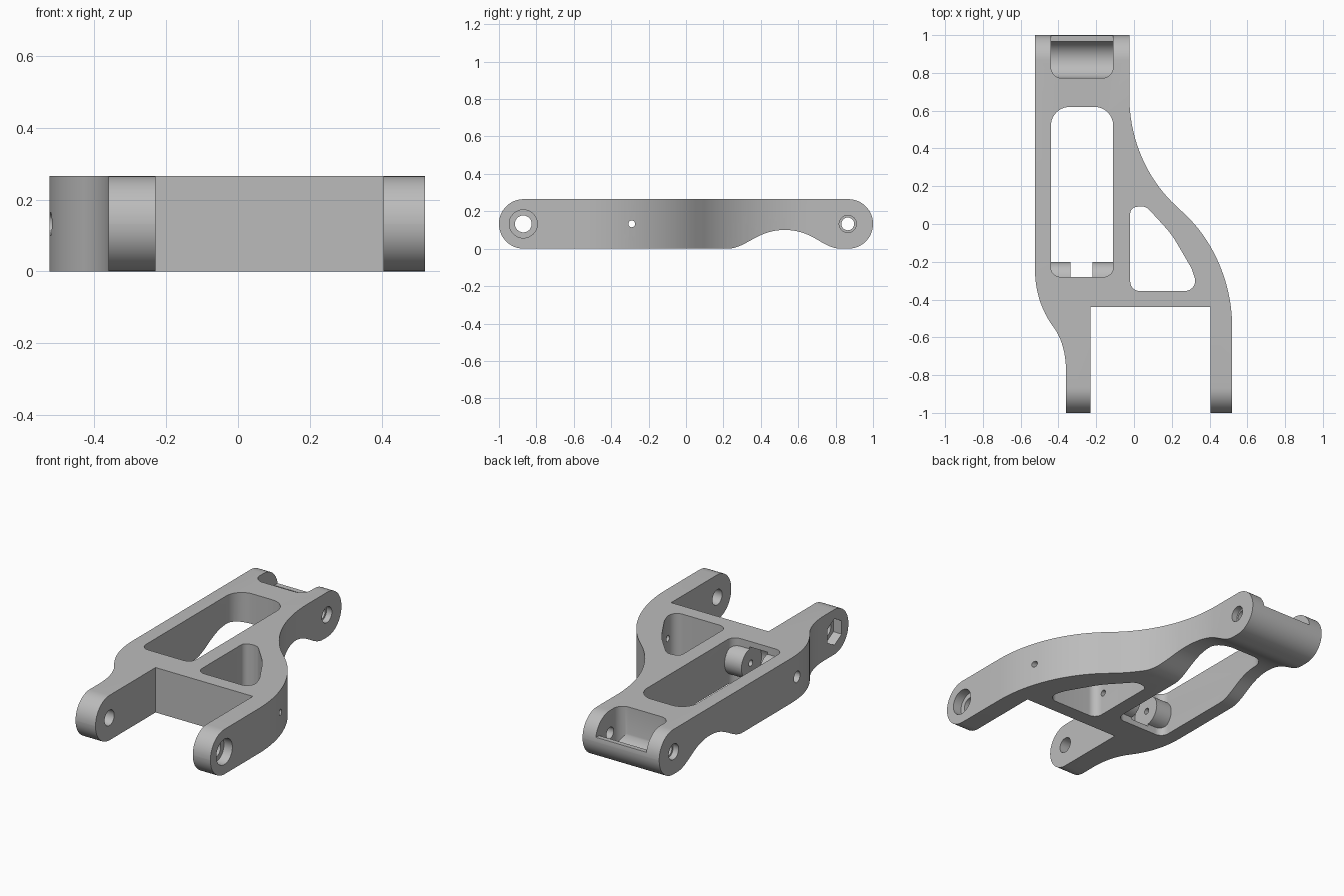
import bpy, bmesh, math
from mathutils import Vector

if "Cube" in bpy.data.objects:
    bpy.data.objects.remove(bpy.data.objects["Cube"])

grey = bpy.data.materials.new("satin_grey")
grey.use_nodes = True
COLOUR = (0.5, 0.5, 0.5, 1)
grey.diffuse_color = COLOUR
grey.node_tree.nodes["Principled BSDF"].inputs["Base Color"].default_value = COLOUR


def bezier(a, b, c, d, n=20):
    a, b, c, d = (Vector(p) for p in (a, b, c, d))
    return [a * (1 - t) ** 3 + b * 3 * t * (1 - t) ** 2 + c * 3 * t * t * (1 - t) + d * t ** 3
            for t in (i / n for i in range(n + 1))]


def rounded(corners):
    """Closed outline from (u, v, radius) corners; radius may be omitted."""
    pts = []
    for i, corner in enumerate(corners):
        p = Vector(corner[:2])
        r = corner[2] if len(corner) > 2 else 0
        if not r:
            pts.append(p)
            continue
        before = (Vector(corners[i - 1][:2]) - p).normalized()
        after = (Vector(corners[(i + 1) % len(corners)][:2]) - p).normalized()
        opening = before.angle(after)
        reach = r / math.tan(opening / 2)
        handle = reach - r * 4 / 3 * math.tan((math.pi - opening) / 4)
        pts += bezier(p + before * reach, p + before * handle,
                      p + after * handle, p + after * reach, 12)
    return pts


def circle(u, v, r, n=48, start=0, sweep=math.tau):
    return [Vector((u + r * math.cos(start + sweep * i / n),
                    v + r * math.sin(start + sweep * i / n))) for i in range(n)]


def prism(name, pts, axis, lo, hi):
    """Extrude a plan outline along z, or a (y, z) outline along x."""
    bm = bmesh.new()
    place = (lambda p: (p[0], p[1], lo)) if axis == "z" else (lambda p: (lo, p[0], p[1]))
    face = bm.faces.new([bm.verts.new(place(p)) for p in pts])
    moved = bmesh.ops.extrude_face_region(bm, geom=[face])["geom"]
    shift = Vector((0, 0, hi - lo)) if axis == "z" else Vector((hi - lo, 0, 0))
    bmesh.ops.translate(bm, vec=shift, verts=[g for g in moved if isinstance(g, bmesh.types.BMVert)])
    bmesh.ops.recalc_face_normals(bm, faces=bm.faces)
    mesh = bpy.data.meshes.new(name)
    bm.to_mesh(mesh)
    bm.free()
    mesh.materials.append(grey)
    obj = bpy.data.objects.new(name, mesh)
    bpy.context.collection.objects.link(obj)
    return obj


def combine(target, tool, operation):
    mod = target.modifiers.new("combine", "BOOLEAN")
    mod.operation, mod.object, mod.solver = operation, tool, "EXACT"
    bpy.context.view_layer.objects.active = target
    bpy.ops.object.modifier_apply(modifier=mod.name)
    bpy.data.objects.remove(tool)


H = 0.265
MID = H / 2

# Body: plan outline with its two front prongs
plan = [(-0.525, 1.1), (-0.025, 1.1)]
plan += bezier((-0.025, 0.68), (-0.025, 0.42), (0.09, 0.21), (0.24, 0.08))
plan += bezier((0.25, 0.07), (0.42, -0.08), (0.52, -0.31), (0.52, -0.55))
plan += [(0.52, -1.1), (0.405, -1.1), (0.405, -0.44), (-0.23, -0.44), (-0.23, -1.1), (-0.36, -1.1)]
plan += bezier((-0.36, -0.78), (-0.36, -0.68), (-0.385, -0.60), (-0.43, -0.54))
plan += bezier((-0.435, -0.533), (-0.5, -0.44), (-0.525, -0.34), (-0.525, -0.22))
body = prism("suspension_arm", rounded(plan), "z", -0.1, 0.4)

# Side profile: round ends and an arched relief underneath
side = [(1, 0, MID - 0.0005), (1, H, MID - 0.0005), (-1, H, MID - 0.0005), (-1, 0, MID - 0.0005)]
side += bezier((0.22, 0), (0.32, 0), (0.38, 0.1), (0.525, 0.1))
side += bezier((0.53, 0.1), (0.68, 0.1), (0.73, 0), (0.83, 0))
combine(body, prism("side_profile", rounded(side), "x", -0.7, 0.7), "INTERSECT")

# Long window and triangular window
window = [(-0.44, -0.28, 0.05), (-0.11, -0.28, 0.05), (-0.11, 0.62, 0.1), (-0.44, 0.62, 0.1)]
combine(body, prism("long_window", rounded(window), "z", -0.1, 0.4), "DIFFERENCE")
triangle = [(-0.02, -0.355, 0.05), (0.345, -0.355, 0.055), (0.305, -0.235, 0.04),
            (0.2, -0.055, 0.5), (0.06, 0.098, 0.06), (-0.02, 0.085, 0.035)]
combine(body, prism("triangle_window", rounded(triangle), "z", -0.1, 0.4), "DIFFERENCE")

# Rounded pivot lugs at the front of the long window, with a slot between
for lo, hi in ((-0.46, -0.335), (-0.22, -0.09)):
    combine(body, prism("pivot_lug", circle(-0.29, MID, 0.088), "x", lo, hi), "UNION")
combine(body, prism("lug_slot", circle(-0.29, MID, 0.1), "x", -0.335, -0.22), "DIFFERENCE")

# Rear pocket with a scooped floor and a lowered back lip
pocket_plan = [(-0.44, 0.772, 0.06), (-0.11, 0.772, 0.06), (-0.11, 1.1), (-0.44, 1.1)]
pocket = prism("rear_pocket", rounded(pocket_plan), "z", -0.1, 0.4)
scoop = circle(0.87, MID, 0.1, 36, math.pi, math.radians(199))
scoop += [(1.2, 0.165), (1.2, 0.5), (0.765, 0.5)]
combine(pocket, prism("scoop", scoop, "x", -0.6, 0.1), "INTERSECT")
combine(body, pocket, "DIFFERENCE")

# Cross bores, counterbores and hex nut recess: y, radius, x from, x to, sides
bores = [(-0.87, 0.045, -0.7, 0.7, 48),
         (-0.87, 0.075, 0.465, 0.7, 48),
         (-0.87, 0.078, -0.5, -0.305, 6),
         (0.865, 0.034, -0.7, 0.2, 48),
         (0.865, 0.046, -0.06, 0.2, 48),
         (0.865, 0.046, -0.7, -0.49, 48),
         (-0.29, 0.018, -0.6, 0.7, 32),
         (-0.29, 0.033, -0.7, -0.46, 32)]
for y, r, lo, hi, n in bores:
    combine(body, prism("bore", circle(y, MID, r, n, math.pi / 2), "x", lo, hi), "DIFFERENCE")

# Smooth curved walls, crisp edges
bpy.ops.object.select_all(action="DESELECT")
body.select_set(True)
bpy.context.view_layer.objects.active = body
bpy.ops.object.shade_smooth_by_angle(angle=math.radians(25))
